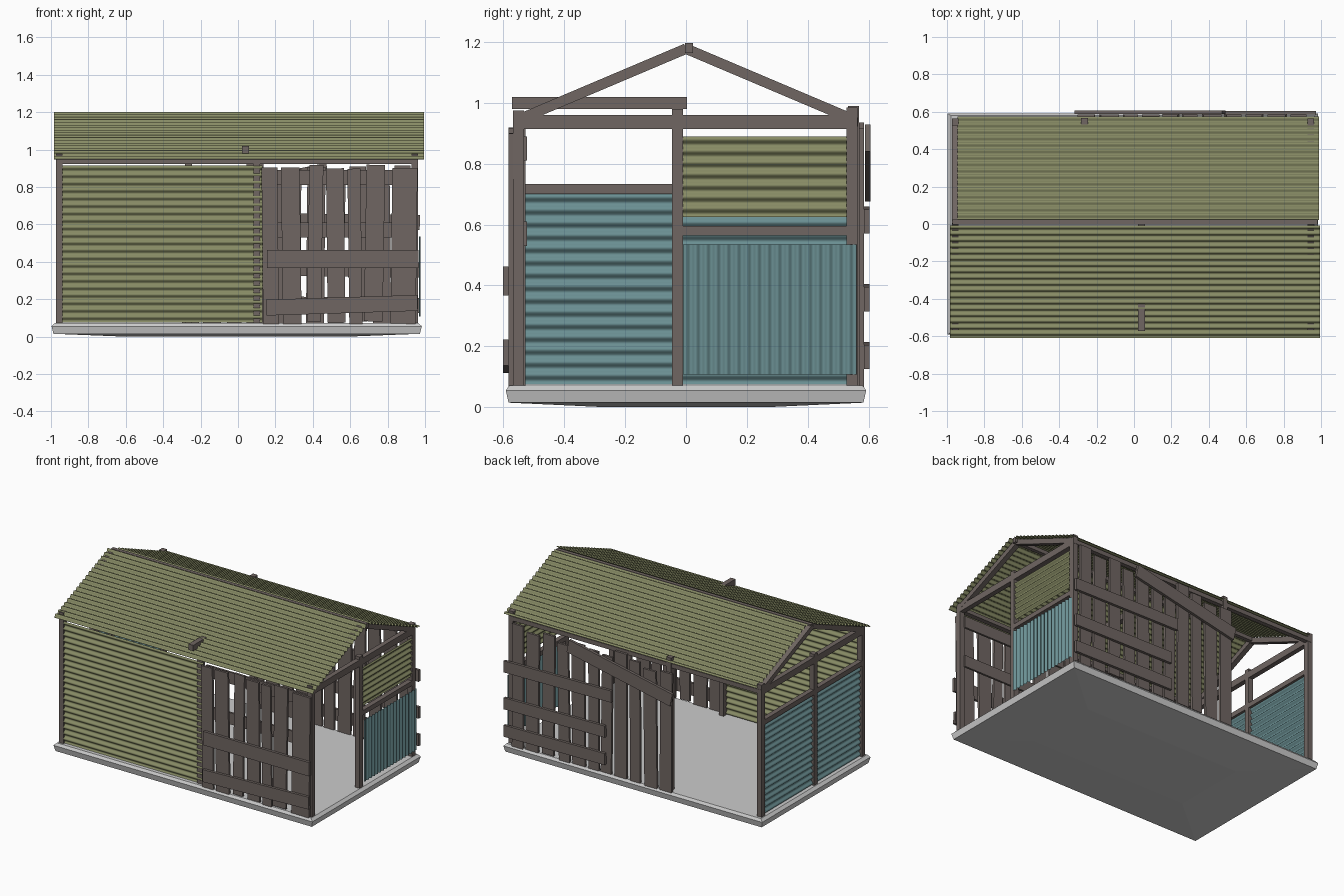
import bpy, bmesh, math, random
from mathutils import Vector, Matrix

random.seed(4)
if "Cube" in bpy.data.objects:
    bpy.data.objects.remove(bpy.data.objects["Cube"], do_unlink=True)


def material(name, rgb):
    m = bpy.data.materials.new(name)
    m.use_nodes = True
    m.diffuse_color = (*rgb, 1)
    bsdf = m.node_tree.nodes["Principled BSDF"]
    bsdf.inputs["Base Color"].default_value = (*rgb, 1)
    bsdf.inputs["Roughness"].default_value = 0.8
    return m


WOOD = material("weathered brown wood", (0.16, 0.132, 0.122))
OLIVE = material("olive sheet metal", (0.245, 0.26, 0.13))
TEAL = material("teal sheet metal", (0.145, 0.275, 0.29))
CONCRETE = material("pale concrete", (0.6, 0.6, 0.6))


def finish(name, bm, mat, smooth=False):
    mesh = bpy.data.meshes.new(name)
    bmesh.ops.recalc_face_normals(bm, faces=bm.faces)
    for f in bm.faces:
        f.smooth = smooth
    bm.to_mesh(mesh)
    bm.free()
    mesh.materials.append(mat)
    ob = bpy.data.objects.new(name, mesh)
    bpy.context.collection.objects.link(ob)
    return ob


def beam(name, p, q, w, h):
    """Timber from p to q. Uprights: w is along x, h along y; others: w is sideways, h upward."""
    p, q = Vector(p), Vector(q)
    d = (q - p).normalized()
    ref = Vector((0, 1, 0)) if abs(d.z) > 0.9 else Vector((0, 0, 1))
    side = d.cross(ref).normalized()
    up = side.cross(d)
    basis = Matrix((d * (q - p).length, side * w, up * h)).transposed().to_4x4()
    bm = bmesh.new()
    bmesh.ops.create_cube(bm, size=1, matrix=Matrix.Translation((p + q) / 2) @ basis)
    return finish(name, bm, WOOD)


def sheet(name, corner, across, along, pitch, mat, amp=0.007):
    """Corrugated sheet: waves step along 'across', ridges run along 'along'."""
    corner, across, along = Vector(corner), Vector(across), Vector(along)
    normal = across.cross(along).normalized()
    steps = round(across.length / pitch) * 8
    bm = bmesh.new()
    rows = []
    for i in range(steps + 1):
        base = corner + across * (i / steps) + normal * amp * math.sin(i * math.pi / 4)
        rows.append((bm.verts.new(base), bm.verts.new(base + along)))
    for a, b in zip(rows, rows[1:]):
        bm.faces.new((a[0], a[1], b[1], b[0]))
    return finish(name, bm, mat, smooth=True)


def planks(name, edges, y, tops):
    """Rough upright planks between pairs of x edges."""
    for i, (a, b) in enumerate(edges):
        x, lean = (a + b) / 2, random.uniform(-0.008, 0.008)
        beam(f"{name}_{i + 1}", (x - lean, y, random.uniform(0.065, 0.085)),
             (x + lean, y, random.uniform(*tops)), b - a, 0.016)


# Floor slab with chamfered rim and slightly bulging underside
bm = bmesh.new()
rings = []
for hx, hy, z in ((0.6, 0.26, 0), (0.98, 0.583, 0.015), (0.99, 0.592, 0.055), (0.972, 0.58, 0.072)):
    rings.append([bm.verts.new((sx * hx - 0.007, sy * hy, z))
                  for sx, sy in ((-1, -1), (1, -1), (1, 1), (-1, 1))])
bm.faces.new(rings[0])
bm.faces.new(rings[-1])
for lo, hi in zip(rings, rings[1:]):
    for i in range(4):
        j = (i + 1) % 4
        bm.faces.new((lo[i], lo[j], hi[j], hi[i]))
finish("floor_slab", bm, CONCRETE)

# Posts
FLOOR, POST = 0.07, 0.036
for side, x in (("left", 0.945), ("right", -0.955)):
    beam(f"front_{side}_post", (x, -0.55, FLOOR), (x, -0.55, 0.975), POST, POST)
    beam(f"back_{side}_post", (x, 0.545, FLOOR), (x, 0.545, 0.985), POST, POST)
    beam(f"middle_{side}_post", (x, -0.028, FLOOR), (x, -0.028, 0.98), POST, POST)
beam("front_middle_post", (0.1, -0.545, FLOOR), (0.1, -0.545, 0.95), POST, POST)
beam("back_middle_post", (-0.265, 0.55, FLOOR), (-0.265, 0.55, 0.99), POST, POST)

# Gable frames: tie beams and rafters on both ends
for side, x in (("left", 0.945), ("right", -0.955)):
    beam(f"{side}_tie_beam", (x, -0.54, 0.937), (x, 0.545, 0.937), 0.034, 0.045)
    for part, s in (("front", -1), ("back", 1)):
        beam(f"{side}_{part}_rafter", (x, 0, 1.178), (x, s * 0.55, 0.945), 0.036, 0.034)

# Long timbers
beam("ridge_beam", (-0.97, 0.01, 1.18), (0.98, 0.01, 1.18), 0.026, 0.034)
beam("front_wall_plate", (-0.965, -0.545, 0.937), (0.955, -0.545, 0.937), 0.034, 0.026)
beam("back_wall_plate", (-0.965, 0.55, 0.937), (0.955, 0.55, 0.937), 0.03, 0.03)
beam("roof_cross_tie", (0.04, -0.572, 1.0), (0.04, 0.003, 1.0), 0.036, 0.04)
for part, y0, y1 in (("front", -0.54, -0.04), ("back", -0.01, 0.535)):
    beam(f"right_{part}_sill", (-0.955, y0, 0.717), (-0.955, y1, 0.717), 0.034, 0.034)
beam("left_sill", (0.945, -0.01, 0.58), (0.945, 0.535, 0.58), 0.034, 0.032)

# Corrugated roof
sheet("front_roof_sheet", (-0.985, -0.61, 0.95), (0, 0.602, 0.248), (1.98, 0, 0), 0.037, OLIVE)
sheet("back_roof_sheet", (-0.945, 0.022, 1.195), (0, 0.553, -0.235), (1.935, 0, 0), 0.037, OLIVE)

# Corrugated walls
sheet("front_wall_sheet", (-0.94, -0.56, 0.075), (0, 0, 0.84), (1.07, 0, 0), 0.04, OLIVE)
for part, y0, y1 in (("front", -0.54, -0.04), ("back", -0.015, 0.535)):
    sheet(f"right_{part}_wall_sheet", (-0.957, y0, 0.075), (0, 0, 0.627), (0, y1 - y0, 0), 0.042, TEAL)
sheet("left_upper_sheet", (0.955, -0.012, 0.625), (0, 0, 0.265), (0, 0.55, 0), 0.04, OLIVE)
sheet("left_lower_sheet", (0.972, -0.01, 0.108), (0, 0.57, 0), (0, 0, 0.427), 0.034, TEAL, 0.005)

# Front fence: planks, outer boards and inner rails
planks("front_plank", ((0.13, 0.215), (0.235, 0.335), (0.375, 0.45), (0.475, 0.57),
                       (0.59, 0.66), (0.68, 0.78), (0.82, 0.955)), -0.575, (0.89, 0.925))
beam("front_upper_board", (0.155, -0.592, 0.415), (0.965, -0.592, 0.415), 0.018, 0.095)
beam("front_lower_board", (0.15, -0.592, 0.155), (0.96, -0.592, 0.18), 0.018, 0.085)
beam("front_upper_rail", (0.13, -0.53, 0.85), (0.93, -0.53, 0.85), 0.014, 0.08)
beam("front_middle_rail", (0.13, -0.53, 0.57), (0.93, -0.53, 0.57), 0.014, 0.08)

# Back fence: planks with uneven gaps, boards and a sloping brace
edges, x = [], -0.3
while x < 0.93:
    w = random.uniform(0.075, 0.1)
    edges.append((x, min(x + w, 0.965)))
    x += w + random.uniform(0.012, 0.032)
planks("back_plank", edges, 0.577, (0.87, 0.935))
for part, z, end in (("upper", 0.61, 0.15), ("middle", 0.355, 0.2), ("lower", 0.165, 0.2)):
    beam(f"back_{part}_board", (0.972, 0.594, z), (end, 0.594, z + 0.01), 0.018, 0.08)
beam("back_brace_board", (0.48, 0.597, 0.885), (-0.31, 0.597, 0.72), 0.018, 0.09)
